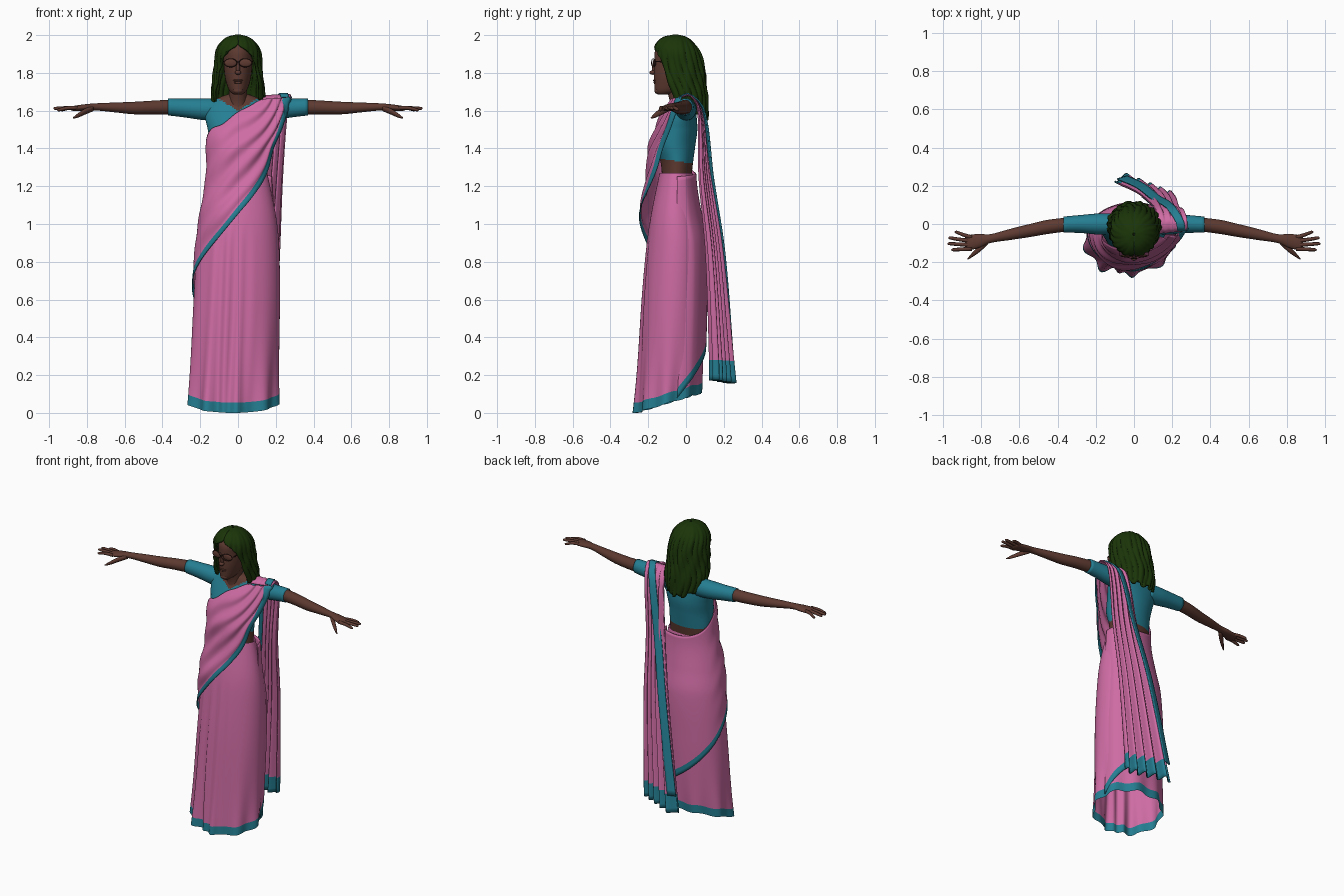
import bpy, bmesh
from math import sin, cos, pi, radians, exp
from mathutils import Vector

if "Cube" in bpy.data.objects:
    bpy.data.objects.remove(bpy.data.objects["Cube"])


def material(name, r, g, b):
    m = bpy.data.materials.new(name)
    m.use_nodes = True
    m.diffuse_color = (r, g, b, 1)
    bsdf = m.node_tree.nodes["Principled BSDF"]
    bsdf.inputs["Base Color"].default_value = (r, g, b, 1)
    bsdf.inputs["Roughness"].default_value = 0.8
    return m


PINK = material("pink cloth", 0.62, 0.15, 0.37)
TEAL = material("teal cloth", 0.018, 0.21, 0.29)
SKIN = material("brown skin", 0.11, 0.042, 0.03)
HAIR = material("dark green hair", 0.0105, 0.035, 0.0027)
FRAME = material("dark frame", 0.035, 0.012, 0.01)


def key(table, t):
    """Smoothly interpolate rows of (t, values...)."""
    if t <= table[0][0]:
        return table[0][1:]
    if t >= table[-1][0]:
        return table[-1][1:]
    k = next(i for i in range(len(table) - 1) if t <= table[i + 1][0])
    a, b = table[k], table[k + 1]
    p, n = table[max(k - 1, 0)], table[min(k + 2, len(table) - 1)]
    h = b[0] - a[0]
    s = (t - a[0]) / h
    out = []
    for c in range(1, len(a)):
        ma = (b[c] - p[c]) / (b[0] - p[0]) * h
        mb = (n[c] - a[c]) / (n[0] - a[0]) * h
        d = b[c] - a[c]
        out.append(a[c] + s * (ma + s * (3 * d - 2 * ma - mb + s * (ma + mb - 2 * d))))
    return out


def ring(table, ang, z, off=0.0):
    """Point on a body section: angle 0 faces front, +90 degrees is the left side."""
    x0, x1, yf, yb = key(table, z)
    return Vector(((x0 + x1) / 2 + ((x1 - x0) / 2 + off) * sin(ang),
                   (yf + yb) / 2 - ((yb - yf) / 2 + off) * cos(ang), z))


def surface(name, fn, nu, nv, mats, rule=None, closed=False, caps=False, thick=0):
    bm = bmesh.new()
    cols = nu if closed else nu + 1
    g = [[bm.verts.new(fn(i / nu, j)) for i in range(cols)] for j in range(nv + 1)]
    for j in range(nv):
        for i in range(nu):
            k = (i + 1) % cols
            f = bm.faces.new((g[j][i], g[j][k], g[j + 1][k], g[j + 1][i]))
            if rule:
                f.material_index = rule(i, j, f.calc_center_median())
    if caps:
        bm.faces.new(g[0])
        bm.faces.new(g[-1])
    bmesh.ops.recalc_face_normals(bm, faces=bm.faces)
    for f in bm.faces:
        f.smooth = True
    me = bpy.data.meshes.new(name)
    bm.to_mesh(me)
    bm.free()
    ob = bpy.data.objects.new(name, me)
    bpy.context.collection.objects.link(ob)
    for m in mats:
        me.materials.append(m)
    if thick:
        mod = ob.modifiers.new("thickness", "SOLIDIFY")
        mod.thickness, mod.offset = thick, 0
    return ob


def tube(name, rows, mat, side=1, nu=16, steps=5):
    """Limb along x from rows of (x, y, z, y radius, z radius)."""
    n = steps * (len(rows) - 1)
    table = [(i,) + tuple(r) for i, r in enumerate(rows)]

    def fn(u, j):
        x, y, z, ry, rz = key(table, j / steps)
        a = 2 * pi * u
        return Vector((x * side, y + ry * cos(a), z + rz * sin(a)))
    return surface(name, fn, nu, n, [mat], closed=True, caps=True)


def ball(name, loc, scale, mat):
    bpy.ops.mesh.primitive_uv_sphere_add(segments=16, ring_count=10, radius=1, location=loc)
    ob = bpy.context.object
    ob.name, ob.scale = name, scale
    ob.data.materials.append(mat)
    bpy.ops.object.shade_smooth()
    return ob


# Skirt with front pleats and a contrasting hem
SKIRT = [(0, -.264, .21, -.262, .075), (.2, -.255, .213, -.25, .088), (.6, -.235, .222, -.23, .103),
         (.9, -.215, .217, -.205, .102), (1.05, -.19, .2, -.185, .075), (1.27, -.15, .155, -.14, .035)]


def skirt(u, j):
    a = 2 * pi * u - pi
    hem = .1 * (1 - cos(a)) / 2 + .006 * (1 + sin(9 * a)) * (1 - cos(a)) / 2
    z = hem + (.027 * j if j < 2 else .054 + (1.216 - hem) * (j - 2) / 28)
    fade = max(0, 1 - z / .98)
    pleat = .014 * sin(15 * a + 2 * sin(3 * a)) * exp(-((a + .35) / .55) ** 2) * fade ** .4
    return ring(SKIRT, a, z, pleat + .014 * sin(9 * a + 1) * fade ** 4)


surface("skirt", skirt, 120, 30, [PINK, TEAL], lambda i, j, c: int(j < 2), closed=True)

# Wrapped drape running round the back, over the right hip and up to the left shoulder
WRAP = [(.05, -.26, .215, -.265, .085), (.3, -.25, .218, -.25, .096), (.6, -.24, .225, -.235, .104),
        (.9, -.216, .22, -.232, .102), (1.05, -.195, .208, -.24, .075), (1.2, -.168, .2, -.208, .05),
        (1.3, -.16, .195, -.196, .045), (1.4, -.16, .2, -.19, .05), (1.5, -.16, .235, -.157, .055),
        (1.6, -.16, .265, -.11, .05), (1.68, -.16, .285, -.06, .04)]
EDGES = [(0, -255, .08, -255, 1.25), (.12, -215, .24, -215, 1.26), (.22, -165, .39, -165, 1.27),
         (.32, -125, .54, -125, 1.32), (.42, -90, .69, -90, 1.43), (.5, -60, .8, -62, 1.5),
         (.6, -28, .93, -36, 1.53), (.68, 0, 1.06, -15, 1.59), (.77, 23, 1.16, 0, 1.62),
         (.86, 53, 1.3, 8, 1.64), (.94, 72, 1.48, 14, 1.655), (1, 80, 1.675, 18, 1.66)]


def drape(u, j):
    a0, z0, a1, z1 = key(EDGES, u)
    length = abs(z1 - z0) + radians(abs(a1 - a0)) * .2
    w = (.054 - .016 * min(1, u * 2) + .07 * u ** 7) / length
    t = w * j / 2 if j < 2 else w + (1 - w) * (j - 2) / 46
    folds = .007 * sin(t * 26 + u * 5) * max(0, min(1, u * 3 - 1)) * (1 if j > 2 else .3)
    off = .019 * min(1, u * 15) - .012
    return ring(WRAP, radians(a0 + (a1 - a0) * t), z0 + (z1 - z0) * t, off + folds)


surface("front_drape", drape, 110, 48, [PINK, TEAL], lambda i, j, c: int(j < 2), thick=.005)

# Loose pleated end hanging from the left shoulder down the back
FALL = [(0, .278, -.035, 1.668, .13, -.05, 1.655), (.06, .278, .02, 1.682, .13, .015, 1.68),
        (.12, .262, .065, 1.61, .115, .08, 1.615), (.35, .235, .075, 1.25, .08, .13, 1.25),
        (.6, .218, .115, .85, .02, .185, .85), (.93, .192, .14, .28, -.07, .238, .275),
        (1, .188, .14, .175, -.09, .25, .155)]


def fall(u, j):
    v = j / 42 * .93 if j < 43 else .93 + .07 * (j - 42) / 4
    x0, y0, z0, x1, y1, z1 = key(FALL, v)
    amp = (.004 + .026 * v) * min(1, .3 + v * 4) * sin(u * 5 * 2 * pi + 1.2 * sin(4 * u))
    return Vector((x0 + (x1 - x0) * u + amp * .45, y0 + (y1 - y0) * u + amp, z0 + (z1 - z0) * u))


surface("shoulder_fall", fall, 80, 46, [PINK, TEAL], lambda i, j, c: int(j >= 42), thick=.006)
surface("fall_inner_edging", lambda u, j: fall(.88 + .12 * u, j + 7) - Vector((0, .007, 0)), 6, 16, [TEAL])

# Border ribbon crossing from the outer shoulder to the inner edge of the fall
RIBBON = [(0, .248, -.035, 1.672), (.06, .238, .018, 1.688), (.13, .19, .09, 1.61), (.35, .115, .137, 1.25),
          (.6, .038, .197, .85), (1, -.062, .243, .27)]


def ribbon(u, j):
    x, y, z = key(RIBBON, j / 40)
    s = (u - .5) * (.046 + .012 * j / 40)
    return Vector((x + .92 * s, y + .28 * s * min(1, j / 8), z))


surface("fall_border", ribbon, 4, 40, [TEAL], thick=.008)

# Torso: bare midriff, blouse and open neckline
TORSO = [(1.22, -.14, .14, -.125, .025), (1.33, -.143, .143, -.135, .038), (1.42, -.15, .15, -.165, .05),
         (1.5, -.16, .16, -.145, .06), (1.58, -.175, .175, -.105, .055), (1.64, -.155, .155, -.075, .045),
         (1.67, -.1, .1, -.065, .035), (1.69, -.045, .045, -.055, .02)]


def torso_colour(i, j, c):
    return int(c.z < 1.325 - .15 * c.y or (c.y < 0 and c.z > 1.6 + .6 * abs(c.x)) or c.z > 1.685)


surface("torso", lambda u, j: ring(TORSO, 2 * pi * u, 1.22 + .47 * j / 64), 96, 64,
        [TEAL, SKIN], torso_colour, closed=True, caps=True)

# Sleeves, arms and hands
for side, label in ((1, "left"), (-1, "right")):
    tube(label + "_sleeve", [(.1, .0, 1.605, .055, .06), (.19, 0, 1.608, .055, .057),
                             (.28, 0, 1.614, .047, .05), (.37, -.003, 1.62, .042, .045)], TEAL, side, 24)
    tube(label + "_arm", [(.33, 0, 1.62, .036, .04), (.45, -.015, 1.617, .037, .036),
                          (.55, -.035, 1.614, .034, .033), (.65, -.055, 1.617, .029, .026),
                          (.75, -.076, 1.62, .023, .019), (.81, -.088, 1.617, .036, .017),
                          (.865, -.098, 1.612, .04, .014), (.885, -.1, 1.61, .03, .008)], SKIN, side, 20)
    tips = [(.94, -.043, 1.604), (.973, -.073, 1.612), (.977, -.103, 1.612), (.958, -.135, 1.604)]
    for n, (x, y, z) in enumerate(tips):
        base = -.07 - .02 * n
        tube(f"{label}_finger_{n + 1}", [(.85, base, 1.615, .011, .011), ((.85 + x) / 2, (base + y) / 2, 1.614, .01, .01),
                                         (x - .01, y, z, .008, .008), (x, y, z, .002, .002)], SKIN, side, 8, 3)
    tube(label + "_thumb", [(.765, -.09, 1.613, .016, .015), (.81, -.13, 1.595, .018, .016),
                            (.85, -.164, 1.573, .011, .011), (.873, -.184, 1.562, .003, .003)], SKIN, side, 8, 3)

# Head and neck
HEAD = [(1.685, -.022, .022, -.15, -.1), (1.7, -.042, .042, -.164, -.03), (1.74, -.06, .06, -.168, .02),
        (1.79, -.071, .071, -.17, .04), (1.86, -.076, .076, -.167, .06), (1.92, -.075, .075, -.163, .055),
        (1.96, -.058, .058, -.13, .035), (1.985, -.025, .025, -.08, -.01)]
surface("head", lambda u, j: ring(HEAD, 2 * pi * u, 1.685 + .01 * j), 32, 30, [SKIN], closed=True, caps=True)
NECK = [(1.58, -.065, .065, -.09, .03), (1.64, -.05, .05, -.085, .025), (1.76, -.047, .047, -.115, .02)]
surface("neck", lambda u, j: ring(NECK, 2 * pi * u, 1.58 + .018 * j), 24, 10, [SKIN], closed=True, caps=True)
ball("nose_bridge", (0, -.167, 1.825), (.01, .014, .038), SKIN)
ball("nose_tip", (0, -.176, 1.802), (.017, .017, .012), SKIN)
ball("upper_lip", (0, -.164, 1.76), (.026, .01, .006), SKIN)
ball("lower_lip", (0, -.162, 1.749), (.022, .01, .007), SKIN)
ball("chin", (0, -.15, 1.706), (.026, .018, .017), SKIN)

# Spectacles
for side, label in ((1, "left"), (-1, "right")):
    bpy.ops.mesh.primitive_torus_add(major_radius=.03, minor_radius=.002, major_segments=28, minor_segments=6,
                                     location=(side * .039, -.174, 1.853), rotation=(pi / 2, 0, side * .25))
    rim = bpy.context.object
    rim.name = label + "_spectacle_rim"
    rim.scale = (1.15, .75, 1)
    rim.data.materials.append(FRAME)
    ball(label + "_lens", (side * .039, -.167, 1.853), (.033, .008, .021), SKIN)
    ball(label + "_spectacle_temple", (side * .077, -.115, 1.86), (.003, .055, .004), FRAME)
ball("spectacle_bridge", (0, -.18, 1.858), (.011, .003, .003), FRAME)

# Long wavy hair, open round the face
LOCKS = [(1.54, .1, -.1, .112, 100), (1.66, .132, -.12, .11, 118), (1.75, .127, -.15, .1, 122),
         (1.85, .117, -.163, .088, 131), (1.91, .112, -.166, .068, 150), (1.95, .093, -.155, .042, 179),
         (1.985, .052, -.115, 0, 180), (1.997, .006, -.06, -.048, 180)]


def hair(u, j):
    s = 2 * u - 1
    z = 1.997 - (.437 - .1 * s * s + .012 * sin(19 * s)) * (j / 40) ** 1.5
    rx, yf, yb, reach = key(LOCKS, z)
    a = s * radians(min(reach, 180))
    wave = 1 + .035 * sin(22 * a + 3 * sin(16 * z)) * min(1, (1.997 - z) * 12) + .02 * sin(9 * a + 30 * z)
    part = .006 * exp(-(s / .05) ** 2)
    return Vector((rx * wave * sin(a), (yf + yb) / 2 + (yb - yf) / 2 * wave * cos(a) - part, z))


surface("hair", hair, 100, 40, [HAIR], thick=.014)
ball("hair_crown", (0, -.045, 1.9), (.085, .095, .085), HAIR)
